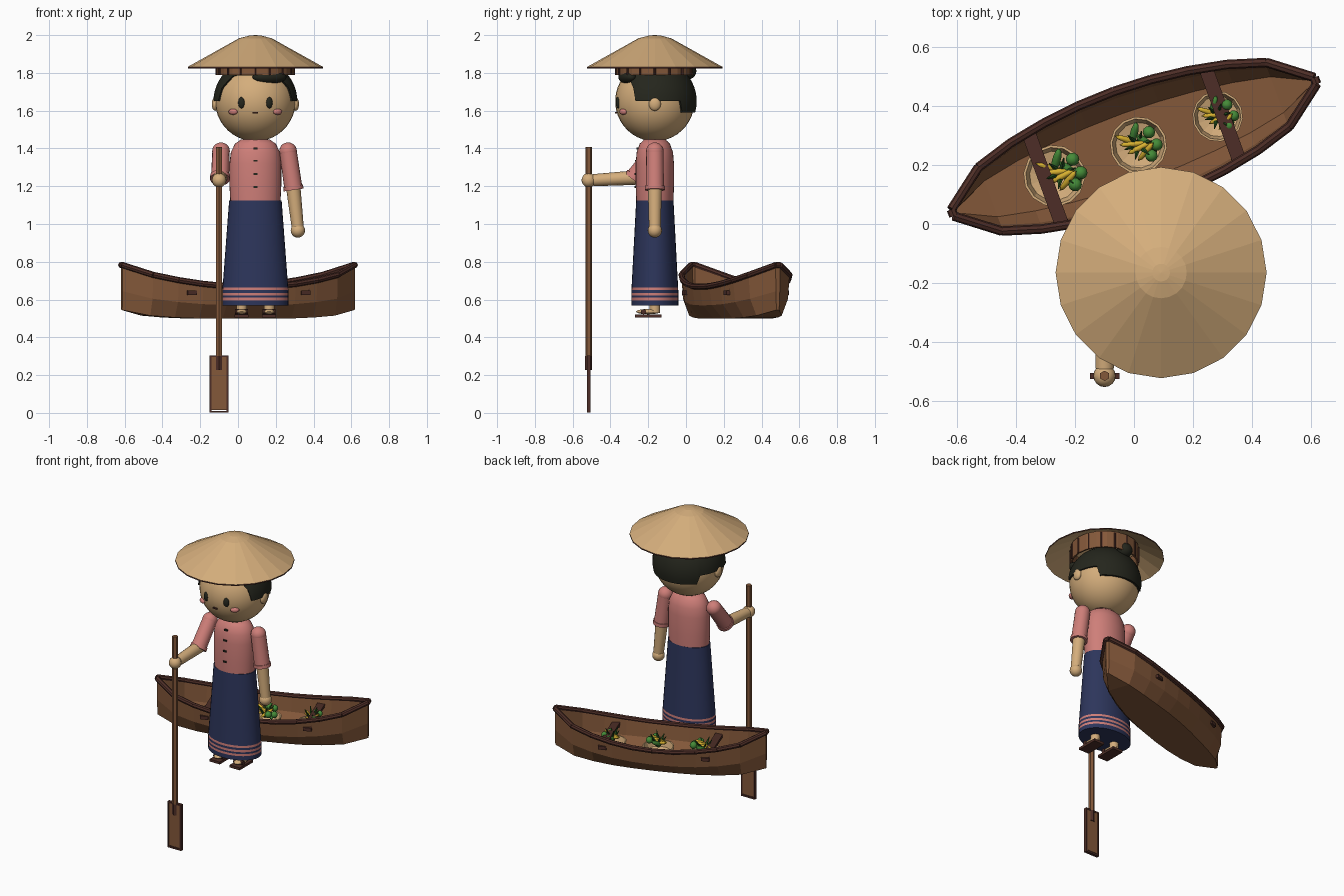
import bpy, bmesh, math, random
from mathutils import Vector, Matrix

if "Cube" in bpy.data.objects:
    bpy.data.objects.remove(bpy.data.objects["Cube"])

random.seed(3)


def mat(name, r, g, b):
    m = bpy.data.materials.new(name)
    m.diffuse_color = (r, g, b, 1)
    m.use_nodes = True
    m.node_tree.nodes["Principled BSDF"].inputs["Base Color"].default_value = m.diffuse_color
    return m


TAN = mat("tan", .66, .42, .20)
PINK = mat("pink", .62, .21, .19)
NAVY = mat("navy", .026, .036, .105)
BROWN = mat("brown", .23, .098, .042)
DARK = mat("dark_brown", .075, .027, .02)
HAIR = mat("black_hair", .018, .019, .012)
GREEN = mat("green", .06, .26, .04)
LEAF = mat("dark_green", .02, .09, .015)
YELLOW = mat("yellow", .7, .45, .03)
CX, CY = .092, -.165          # figure axis
BOAT = Matrix.Translation((0, .262, 0)) @ Matrix.Rotation(math.radians(20), 4, 'Z')


def finish(name, bm, mats, smooth=None, matrix=None):
    bmesh.ops.remove_doubles(bm, verts=bm.verts, dist=1e-5)
    bmesh.ops.recalc_face_normals(bm, faces=bm.faces)
    me = bpy.data.meshes.new(name)
    bm.to_mesh(me)
    bm.free()
    for m in mats:
        me.materials.append(m)
    ob = bpy.data.objects.new(name, me)
    bpy.context.collection.objects.link(ob)
    if matrix:
        ob.matrix_world = matrix
    if smooth:
        bpy.ops.object.select_all(action='DESELECT')
        ob.select_set(True)
        bpy.context.view_layer.objects.active = ob
        bpy.ops.object.shade_smooth_by_angle(angle=math.radians(smooth))
    return ob


def lathe(name, prof, c, n, mats, rings=None, sy=1, smooth=40, matrix=None):
    """Spin (radius, z) points; rings gives the material slot of each band."""
    bm = bmesh.new()
    loops = [[bm.verts.new((c[0] + r * math.cos(2 * math.pi * i / n),
                            c[1] + sy * r * math.sin(2 * math.pi * i / n), z))
              for i in range(n)] for r, z in prof]
    for k in range(len(prof) - 1):
        for i in range(n):
            j = (i + 1) % n
            f = bm.faces.new((loops[k][i], loops[k][j], loops[k + 1][j], loops[k + 1][i]))
            f.material_index = rings[k] if rings else 0
    return finish(name, bm, mats, smooth, matrix)


def rods(name, segs, m, n=12, smooth=40, matrix=None):
    """Tapered rods given as (start, end, start radius, end radius)."""
    bm = bmesh.new()
    for a, b, r0, r1 in segs:
        a, b = Vector(a), Vector(b)
        d = b - a
        mx = Matrix.Translation((a + b) / 2) @ d.to_track_quat('Z', 'Y').to_matrix().to_4x4()
        bmesh.ops.create_cone(bm, cap_ends=True, segments=n, radius1=r0, radius2=r1,
                              depth=d.length, matrix=mx)
    return finish(name, bm, [m], smooth, matrix)


def balls(name, items, m, n=16, smooth=60, matrix=None):
    """Ellipsoids given as (centre, radii, z turn, x tilt)."""
    bm = bmesh.new()
    for c, s, rz, rx in items:
        mx = (Matrix.Translation(c) @ Matrix.Rotation(rz, 4, 'Z') @ Matrix.Rotation(rx, 4, 'X')
              @ Matrix.Diagonal((*s, 1)))
        bmesh.ops.create_uvsphere(bm, u_segments=n, v_segments=max(6, n * 2 // 3), radius=1, matrix=mx)
    return finish(name, bm, [m], smooth, matrix)


def boxes(name, items, m, matrix=None):
    bm = bmesh.new()
    for c, s in items:
        bmesh.ops.create_cube(bm, size=1, matrix=Matrix.Translation(c) @ Matrix.Diagonal((*s, 1)))
    return finish(name, bm, [m], None, matrix)


# --- Boat: half stations (u, half width, rim z, floor z), mirrored fore and aft
half = [(.655, .012, .78, .545), (.52, .115, .728, .515), (.39, .155, .70, .505),
        (.26, .18, .68, .5), (.13, .195, .668, .5), (0, .2, .665, .5)]
stations = [(-u, w, r, f) for u, w, r, f in half] + half[-2::-1]
bm = bmesh.new()
rows = []
for u, w, rim, fl in stations:
    side = [(w, rim), (.93 * w, fl + .42 * (rim - fl)), (.62 * w, fl)]
    pts = side + [(-v, z) for v, z in side[::-1]]
    rows.append([bm.verts.new((u, v, z)) for v, z in pts])
for a, b in zip(rows, rows[1:]):
    for i in range(5):
        bm.faces.new((a[i], a[i + 1], b[i + 1], b[i]))
bm.faces.new(rows[0])
bm.faces.new(rows[-1])
hull = finish("boat_hull", bm, [BROWN], None, BOAT)
sol = hull.modifiers.new("wall", 'SOLIDIFY')
sol.thickness, sol.offset = .012, -1

# Gunwale, thwarts and thwart ends
rim = [(u, w, r + .003) for u, w, r, f in stations]
loop = rim + [(u, -w, z) for u, w, z in rim[::-1]]
rods("gunwale", [(a, b, .016, .016) for a, b in zip(loop, loop[1:] + loop[:1])], DARK, 8, None, BOAT)
boxes("thwarts", [((s * .32, 0, .652), (.048, .32, .018)) for s in (-1, 1)], DARK, BOAT)
boxes("thwart_ends", [((s * .32, t * .164, .636), (.05, .024, .022))
                      for s in (-1, 1) for t in (-1, 1)], DARK, BOAT)

# Baskets with vegetables
for k, (u, r) in enumerate([(-.288, .105), (.016, .097), (.302, .086)]):
    at = BOAT @ Matrix.Translation((u, 0, 0))
    lathe(f"basket_{k}", [(0, .515), (.6 * r, .515), (.9 * r, .56), (r, .61), (.92 * r, .61),
                          (.8 * r, .57), (0, .55)], (0, 0), 14, [TAN], None, 1, None, at)
    q = r / .1
    o = .025 if k == 0 else 0
    balls(f"green_fruit_{k}", [((o + q * x, q * y, .635 + z), (q * .022, q * .022, q * .022), 0, 0)
                               for x, y, z in [(.05, .03, .02), (.06, -.02, 0), (.03, -.05, .01)]]
          + [((o + q * .03, -.005, .63), (q * .015, q * .05, q * .015), .5, .3),
             ((o, q * .045, .645), (q * .014, q * .045, q * .014), -.6, .5)], GREEN, 10, 60, at)
    balls(f"yellow_pods_{k}", [((o - q * .03 + i * .015, q * (.03 - .02 * i), .645),
                                (q * .011, q * .05, q * .011), .9 + .4 * i, .35 - .3 * i)
                               for i in range(4)], YELLOW, 8, 60, at)
    leaves = []
    for i in range(6):
        an = i * 1.05 + k
        leaves.append(((o, 0, .61), (o + q * .05 * math.cos(an), q * .05 * math.sin(an),
                                     .67 + random.random() * .025), q * .015, .002))
    rods(f"leaves_{k}", leaves, LEAF, 5, None, at)

# --- Paddle
PX, PY = -.1, -.515
rods("paddle_shaft", [((PX, PY, .23), (PX, PY, 1.408), .0175, .0175)], BROWN, 6, None)
boxes("paddle_blade", [((PX, PY, .155), (.084, .016, .28))], BROWN)
boxes("paddle_edge", [((PX + s * .045, PY, .155), (.01, .02, .292)) for s in (-1, 1)]
      + [((PX, PY, z), (.1, .02, .01)) for z in (.006, .3)], DARK)
rods("paddle_ferrule", [((PX, PY, .228), (PX, PY, .30), .0185, .0185)], DARK, 6, None)

# --- Clothes
lathe("blouse", [(0, 1.1), (.132, 1.1), (.137, 1.2), (.137, 1.32), (.13, 1.38), (.108, 1.425),
                 (.075, 1.448), (0, 1.45)], (CX, CY), 32, [PINK], None, .74)
zs = [1.125, .9, .664, .650, .636, .622, .610, .596, .568]
skirt = [(.139 + .036 * min(1, (1.125 - z) / .48), z) for z in zs]
lathe("skirt", [(0, 1.125)] + skirt + [(0, .568)], (CX, CY), 32, [NAVY, PINK],
      [0, 0, 0, 1, 0, 1, 0, 1, 0, 0], .71)
boxes("buttons", [((CX, CY - y, z), (.022, .012, .01))
                  for z, y in [(1.40, .092), (1.335, .1), (1.265, .102), (1.195, .102)]], HAIR)

# --- Arms: one hanging, one reaching for the paddle
arms = {"hanging": [(.265, CY, 1.385), (.293, CY, 1.19), (.316, CY, .985), (.317, CY, .966)],
        "reaching": [(-.09, CY, 1.385), (-.095, -.275, 1.245), (PX, -.49, 1.232), (PX, PY, 1.232)]}
for n, (sh, el, wr, hd) in arms.items():
    d = (Vector(el) - Vector(sh)).normalized()
    rods(n + "_sleeve", [(sh, el, .046, .048)], PINK, 16)
    rods(n + "_cuff", [(Vector(el) - d * .012, Vector(el) + d * .01, .053, .053)], PINK, 16)
    balls(n + "_shoulder", [(sh, (.047, .047, .047), 0, 0)], PINK)
    balls(n + "_elbow", [(el, (.038, .038, .038), 0, 0)], TAN)
    rods(n + "_forearm", [(el, wr, .038, .032)], TAN, 14)
    balls(n + "_hand", [(hd, (.038, .038, .038), 0, 0)], TAN)

# --- Legs, feet and sandals
fx = [CX - .073, CX + .073]
rods("legs", [((x, CY, .53), (x, CY, .62), .028, .028) for x in fx], TAN)
balls("feet", [((x, CY - .035, .536), (.033, .064, .014), 0, 0) for x in fx], TAN)
boxes("sandals", [((x, CY - .035, .514), (.074, .142, .016)) for x in fx], DARK)
rods("sandal_straps", [((x - .034, CY - .06, .535), (x + .034, CY - .06, .535), .014, .014)
                       for x in fx], DARK, 8)

# --- Head and face
HZ = 1.65
balls("head", [((CX, CY, HZ), (.213, .21, .212), 0, 0)], TAN, 32)
rods("neck", [((CX, CY, 1.4), (CX, CY, 1.48), .06, .06)], TAN)
balls("ears", [((CX + s * .213, CY, 1.635), (.018, .032, .036), 0, 0) for s in (-1, 1)], TAN)
balls("eyes", [((CX + s * .074, CY - .194, 1.642), (.018, .012, .03), s * .35, 0) for s in (-1, 1)], HAIR)
balls("cheeks", [((CX + s * .118, CY - .168, 1.594), (.027, .016, .016), s * .6, 0) for s in (-1, 1)], PINK)
boxes("mouth", [((CX, CY - .205, 1.588), (.03, .01, .008))], DARK)

# Hair shell whose lower edge steps down from forehead to nape
N, R, H = 72, .222, 8
bm = bmesh.new()


def hairline(a):
    if a < 42:
        return 1.785
    if a < 62:
        return 1.785 - .085 * (a - 42) / 20
    return 1.65 if a < 130 else 1.59


cols = []
for i in range(N):
    deg = 360 * (i + .5) / N
    lo = hairline(min(deg, 360 - deg))
    t = math.radians(deg)
    zz = [1.86 + (lo - 1.86) * k / H for k in range(H + 1)]
    rr = [math.sqrt(max(R * R - (z - HZ) ** 2, .0004)) for z in zz]
    zz, rr = zz + [lo], rr + [rr[-1] - .03]
    cols.append([bm.verts.new((CX + r * math.sin(t), CY - r * math.cos(t), z)) for r, z in zip(rr, zz)])
for i in range(N):
    a, b = cols[i], cols[(i + 1) % N]
    for k in range(H + 1):
        bm.faces.new((a[k], a[k + 1], b[k + 1], b[k]))
finish("hair", bm, [HAIR], 40)
balls("hair_swoop", [((CX + .075, CY - .145, 1.778), (.095, .042, .036), .3, 0)], HAIR)
balls("hair_bun", [((CX - .01, CY + .175, 1.81), (.05, .045, .045), 0, 0)], HAIR)

# --- Conical hat with a slatted inner band
lathe("hat", [(0, 2.0), (.03, 1.998), (.087, 1.983), (.358, 1.832), (.358, 1.824), (.085, 1.97), (0, 1.985)],
      (CX, CY), 20, [TAN, DARK], [0, 0, 0, 1, 0, 0], 1, None)
lathe("hat_band", [(.205, 1.79), (.205, 1.9), (.195, 1.9), (.195, 1.79), (.205, 1.79)],
      (CX, CY), 20, [BROWN], None, 1, None)
rods("band_slats", [((CX + .205 * math.cos(a), CY + .205 * math.sin(a), 1.788),
                     (CX + .205 * math.cos(a), CY + .205 * math.sin(a), 1.89), .006, .006)
                    for a in [math.pi * i / 8 for i in range(16)]], DARK, 6)
